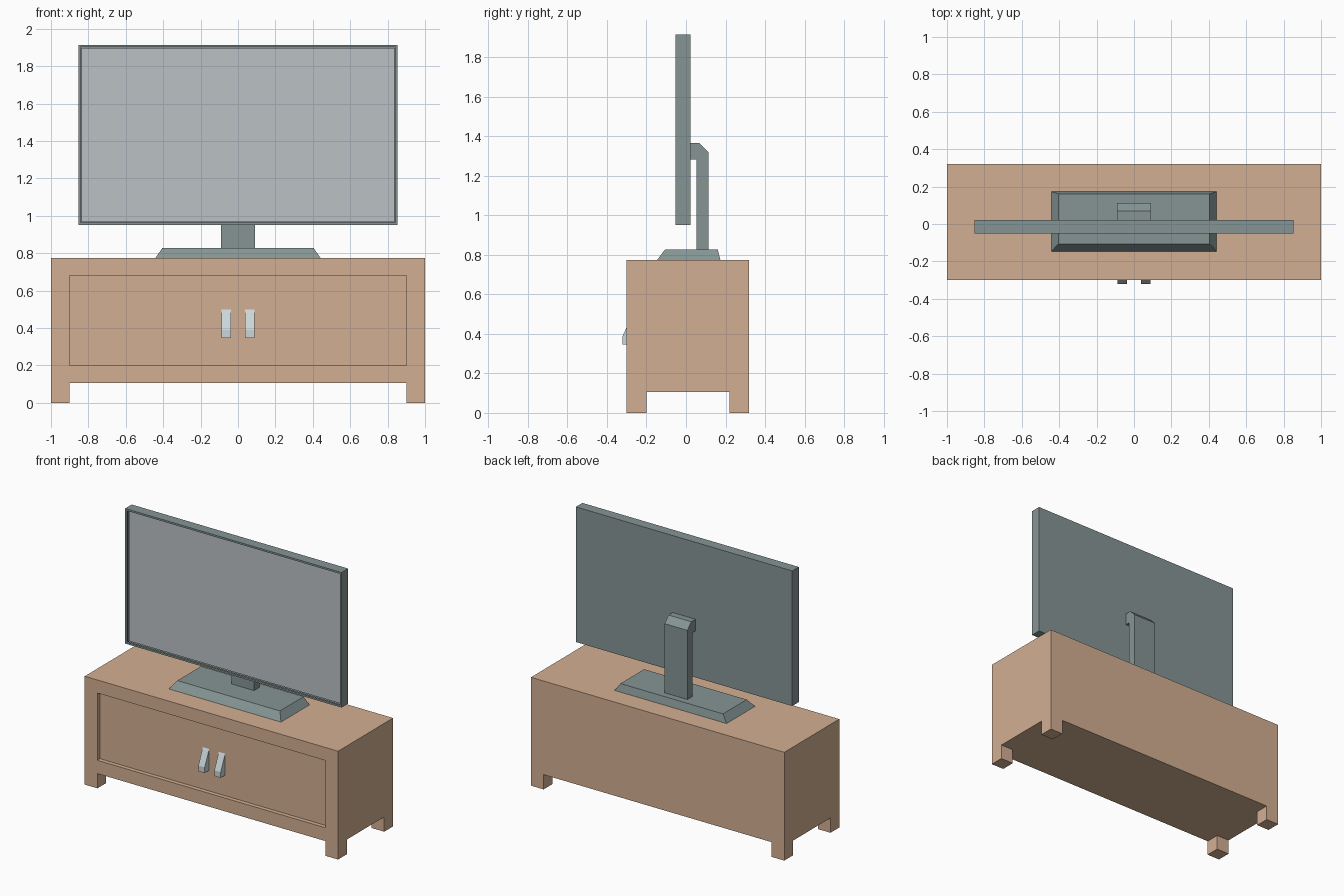
import bpy, bmesh
from mathutils import Vector

if "Cube" in bpy.data.objects:
    bpy.data.objects.remove(bpy.data.objects["Cube"])


def material(name, rgb):
    m = bpy.data.materials.new(name)
    m.diffuse_color = (*rgb, 1)
    m.use_nodes = True
    m.node_tree.nodes["Principled BSDF"].inputs["Base Color"].default_value = m.diffuse_color
    return m


WOOD = material("wood", (0.65, 0.43, 0.29))
PLASTIC = material("dark_plastic", (0.24, 0.30, 0.30))
GLASS = material("screen_glass", (0.50, 0.54, 0.56))
METAL = material("pale_metal", (0.60, 0.68, 0.70))


def finish(name, bm, mat):
    bmesh.ops.recalc_face_normals(bm, faces=bm.faces)
    me = bpy.data.meshes.new(name)
    bm.to_mesh(me)
    bm.free()
    me.materials.append(mat)
    ob = bpy.data.objects.new(name, me)
    bpy.context.collection.objects.link(ob)
    return ob


def box(lo, hi):
    bm = bmesh.new()
    bmesh.ops.create_cube(bm, size=1)
    lo, hi = Vector(lo), Vector(hi)
    for v in bm.verts:
        v.co = (lo + hi) / 2 + v.co * (hi - lo)
    return bm


def extrude(bm, faces, move):
    new = bmesh.ops.extrude_discrete_faces(bm, faces=faces)["faces"]
    bmesh.ops.translate(bm, verts=list({v for f in new for v in f.verts}), vec=move)


def side_profile(name, yz, x0, x1, mat):
    """Outline in the y-z plane, extruded along x."""
    bm = bmesh.new()
    face = bm.faces.new([bm.verts.new((x0, y, z)) for y, z in yz])
    geom = bmesh.ops.extrude_face_region(bm, geom=[face], use_keep_orig=True)["geom"]
    verts = [g for g in geom if isinstance(g, bmesh.types.BMVert)]
    bmesh.ops.translate(bm, verts=verts, vec=(x1 - x0, 0, 0))
    return finish(name, bm, mat)


# Cabinet: box cut into a grid, corner faces pulled down as legs, front pushed in
FRONT, BACK, FLOOR, TOP = -0.30, 0.32, 0.105, 0.773
bm = box((-1, FRONT, FLOOR), (1, BACK, TOP))
for co, no in (((-0.9, 0, 0), (1, 0, 0)), ((0.9, 0, 0), (1, 0, 0)),
               ((0, -0.2, 0), (0, 1, 0)), ((0, 0.22, 0), (0, 1, 0)),
               ((0, 0, 0.2), (0, 0, 1)), ((0, 0, 0.68), (0, 0, 1))):
    bmesh.ops.bisect_plane(bm, geom=bm.verts[:] + bm.edges[:] + bm.faces[:],
                           plane_co=co, plane_no=no)
bm.normal_update()
legs, panel = [], []
for f in bm.faces:
    c = f.calc_center_median()
    if f.normal.z < -0.9 and abs(c.x) > 0.9 and not -0.2 < c.y < 0.22:
        legs.append(f)
    elif f.normal.y < -0.9 and abs(c.x) < 0.1 and 0.2 < c.z < 0.68:
        panel.append(f)
extrude(bm, legs, (0, 0, -FLOOR))
extrude(bm, panel, (0, 0.03, 0))
finish("cabinet", bm, WOOD)

# Door handles: wedge, mirrored across the middle
handle = side_profile("door_handles", [(-0.27, 0.347), (-0.321, 0.347), (-0.321, 0.388),
                                       (-0.28, 0.48), (-0.27, 0.5)], 0.038, 0.088, METAL)
handle.modifiers.new("mirror", 'MIRROR')

# Television stand base: bevelled plate
bm = box((-0.442, -0.147, TOP), (0.442, 0.174, 0.827))
for v in bm.verts:
    if v.co.z > 0.8:
        v.co.x *= 0.405 / 0.442
        v.co.y = -0.106 if v.co.y < 0 else 0.161
finish("stand_base", bm, PLASTIC)

# Stand neck: upright with hooked top reaching the back of the television
side_profile("stand_neck", [(0.053, 0.827), (0.113, 0.827), (0.113, 1.32), (0.069, 1.365),
                            (0.022, 1.365), (0.022, 1.282), (0.053, 1.282)],
             -0.09, 0.09, PLASTIC)

# Television case: slab with a thin rim, open in front of the screen
bm = box((-0.854, -0.052, 0.95), (0.854, 0.022, 1.914))
bm.normal_update()
front = [f for f in bm.faces if f.normal.y < -0.9]
bmesh.ops.inset_individual(bm, faces=front, thickness=0.018)
extrude(bm, front, (0, 0.015, 0))
opening = [f for f in bm.faces if abs(f.calc_center_median().y + 0.037) < 1e-4
           and f.calc_area() > 1]
bmesh.ops.delete(bm, geom=opening, context='FACES_ONLY')
finish("television_case", bm, PLASTIC)

# Screen: single sheet set back inside the rim
bm = bmesh.new()
corners = ((-0.836, 0.968), (0.836, 0.968), (0.836, 1.896), (-0.836, 1.896))
bm.faces.new([bm.verts.new((x, -0.037, z)) for x, z in corners])
screen = finish("screen", bm, GLASS)
if screen.data.polygons[0].normal.y > 0:
    screen.data.flip_normals()
